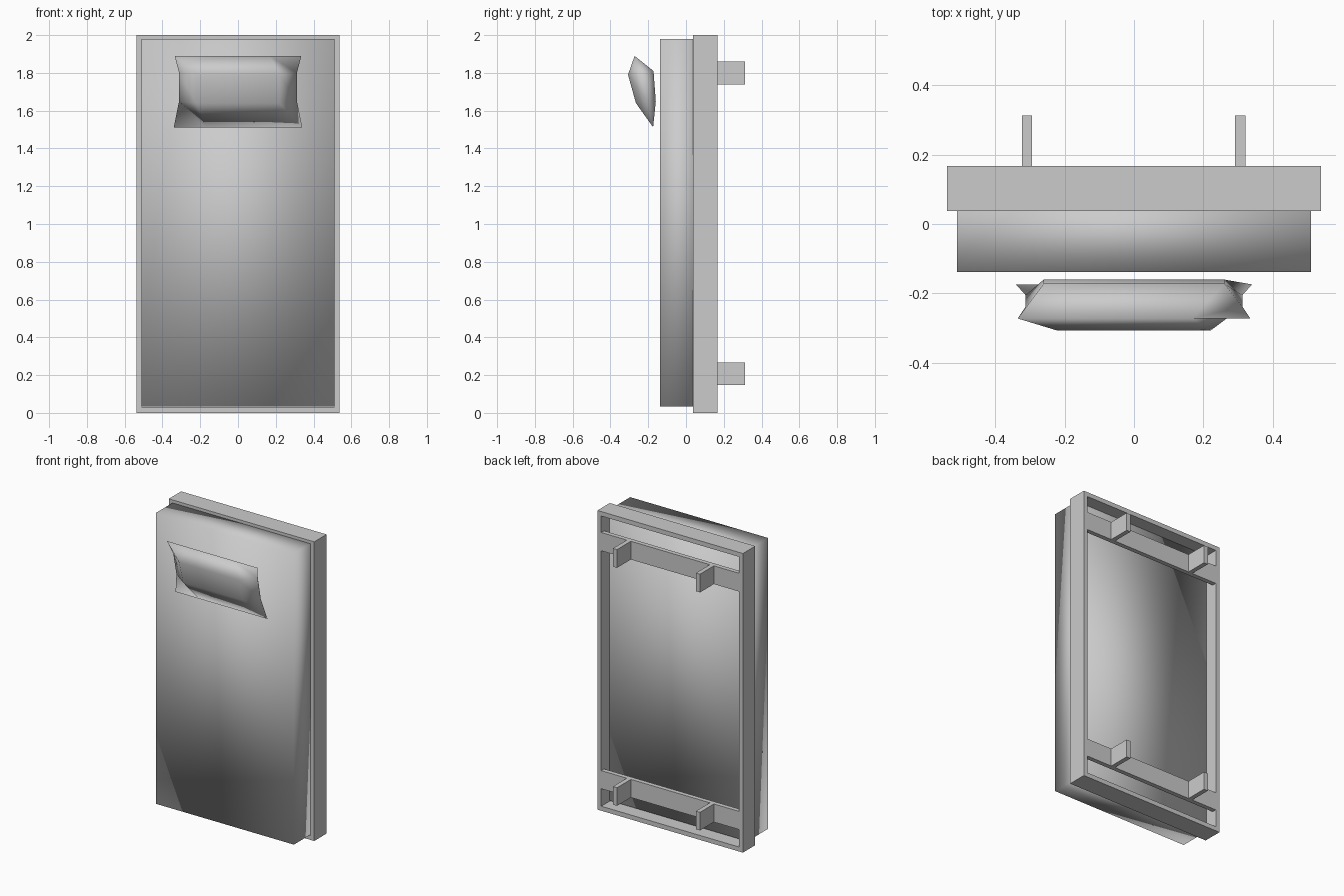
import bpy, bmesh

if "Cube" in bpy.data.objects:
    bpy.data.objects.remove(bpy.data.objects["Cube"])


def make(name, verts, faces, smooth=False):
    me = bpy.data.meshes.new(name)
    me.from_pydata(verts, [], faces)
    bm = bmesh.new()
    bm.from_mesh(me)
    bmesh.ops.recalc_face_normals(bm, faces=bm.faces)
    bm.to_mesh(me)
    bm.free()
    for p in me.polygons:
        p.use_smooth = smooth
    ob = bpy.data.objects.new(name, me)
    bpy.context.collection.objects.link(ob)
    return ob


def box(name, x0, x1, y0, y1, z0, z1, smooth=False):
    v = [(x, y, z) for x in (x0, x1) for y in (y0, y1) for z in (z0, z1)]
    f = [(0, 1, 3, 2), (4, 6, 7, 5), (0, 4, 5, 1), (2, 3, 7, 6), (0, 2, 6, 4), (1, 5, 7, 3)]
    return make(name, v, f, smooth)


FY, BY = 0.037, 0.167

# Open rectangular bed frame: outer and inner loops, front and back
loops = []
for y in (FY, BY):
    for x, z0, z1 in ((0.538, 0.0, 2.0), (0.51, 0.03, 1.97)):
        loops += [(-x, y, z0), (x, y, z0), (x, y, z1), (-x, y, z1)]
faces = []
for a, b in ((0, 4), (8, 12), (0, 8), (4, 12)):
    for i in range(4):
        j = (i + 1) % 4
        faces.append((a + i, a + j, b + j, b + i))
make("frame", loops, faces)

# Cross slats, each carrying two feet
for label, z0, z1 in (("head", 1.738, 1.86), ("foot", 0.147, 0.268)):
    box(label + "_slat", -0.51, 0.51, BY - 0.03, BY, z0, z1)
    for side, x in (("left", -0.308), ("right", 0.306)):
        box(f"{label}_leg_{side}", x - 0.015, x + 0.015, BY, 0.313, z0, z1)

# Soft-shaded mattress sunk into the frame
box("mattress", -0.51, 0.51, -0.138, 0.08, 0.035, 1.98, True)

# Pillow: rows of (half width, rim y, z), then puffed front and back rows
rim = [(0.335, -0.272, 1.89), (0.312, -0.238, 1.80), (0.312, -0.205, 1.65), (0.34, -0.174, 1.512)]
front = [(-0.307, 1.79), (-0.265, 1.64)]
back = [(-0.172, 1.81), (-0.16, 1.65)]
verts, faces = [], []
for puff, ix in ((front, 0.22), (back, 0.26)):
    base = len(verts)
    for r, (w, y, z) in enumerate(rim):
        for c in (-1, -0.5, 0.5, 1):
            if abs(c) < 1 and r in (1, 2):
                py, pz = puff[r - 1]
                verts.append((ix * (1 if c > 0 else -1), py, pz))
            else:
                verts.append((w * c, y, z))
    for r in range(3):
        for c in range(3):
            i = base + r * 4 + c
            faces.append((i, i + 1, i + 5, i + 4))
pillow = make("pillow", verts, faces, True)
bm = bmesh.new()
bm.from_mesh(pillow.data)
bmesh.ops.remove_doubles(bm, verts=bm.verts, dist=0.0005)
bmesh.ops.recalc_face_normals(bm, faces=bm.faces)
bm.to_mesh(pillow.data)
bm.free()
